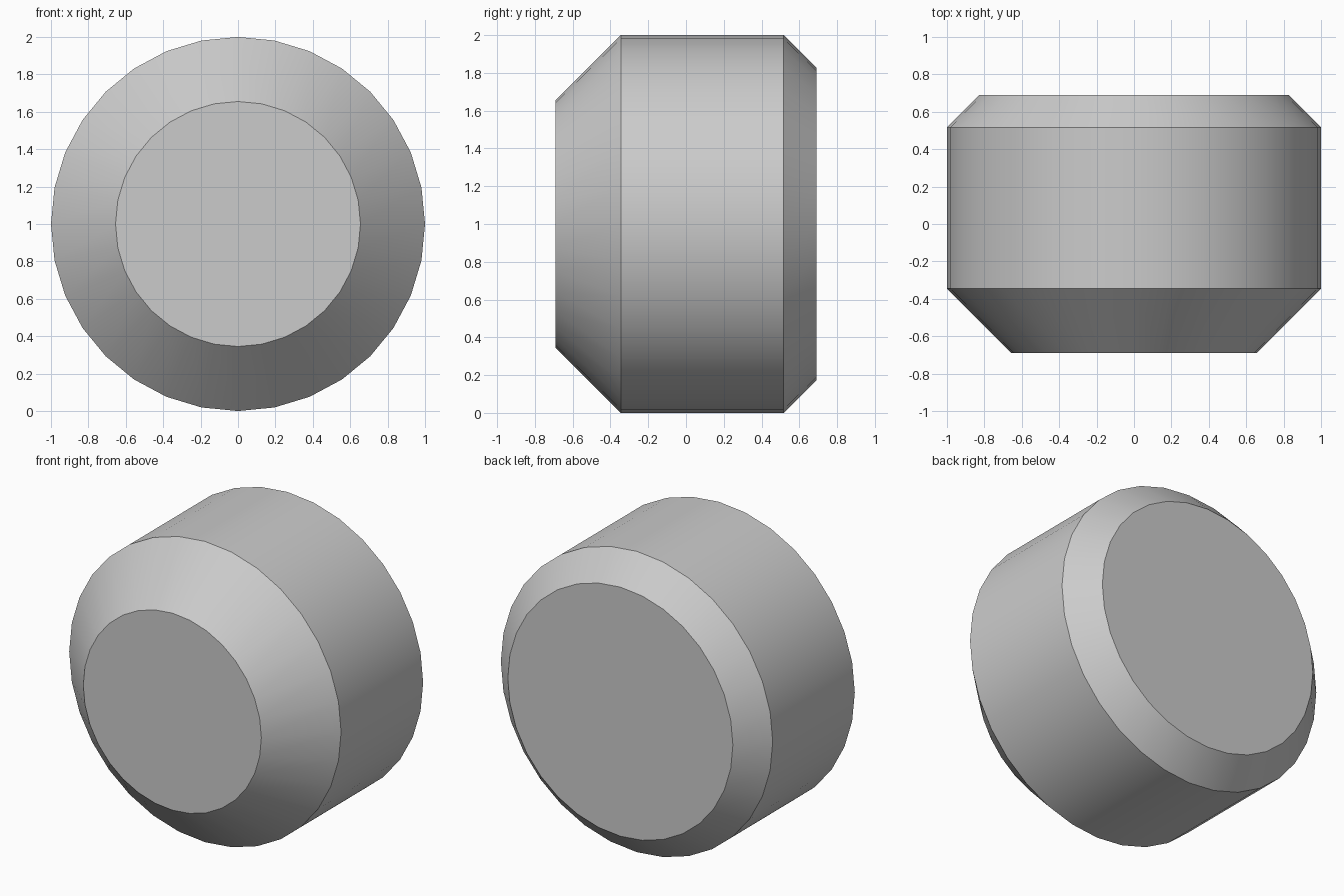
import bpy
import bmesh
from math import cos, sin, tau, radians

default = bpy.data.objects.get("Cube")
if default:
    bpy.data.objects.remove(default, do_unlink=True)

SIDES = 32
# (y, radius) from front face to back face
PROFILE = [(-0.69, 0.655), (-0.345, 1.0), (0.517, 1.0), (0.69, 0.828)]

grey = bpy.data.materials.new("plain_grey")
grey.use_nodes = True
colour = (0.6, 0.6, 0.6, 1.0)
grey.diffuse_color = colour
grey.node_tree.nodes["Principled BSDF"].inputs["Base Color"].default_value = colour

# Chamfered drum lying along y
bm = bmesh.new()
rings = []
for y, r in PROFILE:
    angles = [tau * i / SIDES for i in range(SIDES)]
    rings.append([bm.verts.new((r * cos(a), y, 1 + r * sin(a))) for a in angles])
for near, far in zip(rings, rings[1:]):
    for i in range(SIDES):
        j = (i + 1) % SIDES
        bm.faces.new((near[i], near[j], far[j], far[i]))

# Flat end caps
bm.faces.new(rings[0])
bm.faces.new(rings[-1])
bmesh.ops.recalc_face_normals(bm, faces=bm.faces)

mesh = bpy.data.meshes.new("chamfered_drum")
bm.to_mesh(mesh)
bm.free()
mesh.materials.append(grey)
drum = bpy.data.objects.new("chamfered_drum", mesh)
bpy.context.collection.objects.link(drum)

# Smooth walls with crisp chamfer edges
bpy.ops.object.select_all(action="DESELECT")
drum.select_set(True)
bpy.context.view_layer.objects.active = drum
bpy.ops.object.shade_smooth_by_angle(angle=radians(30))
